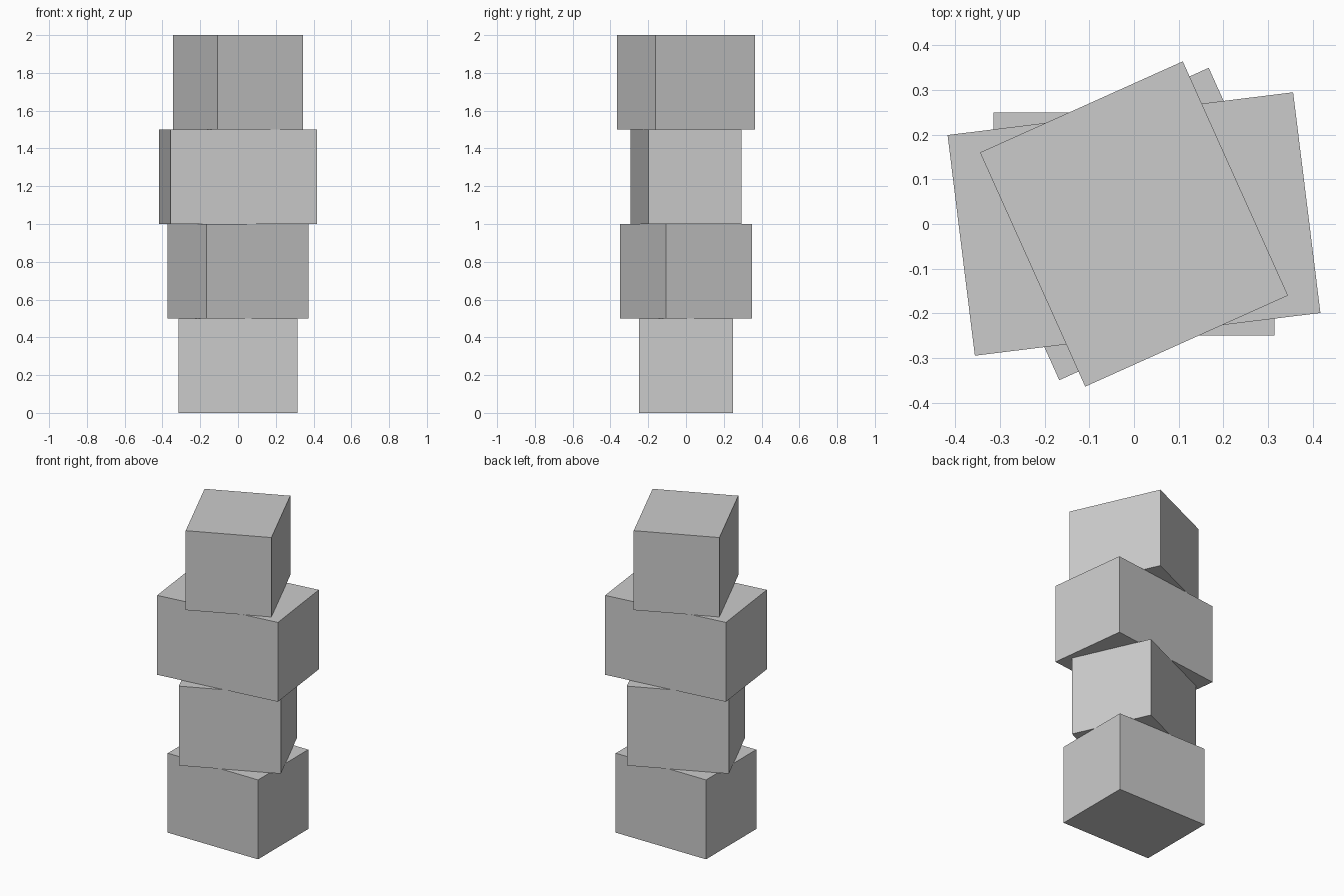
import bpy
from math import radians

if "Cube" in bpy.data.objects:
    bpy.data.objects.remove(bpy.data.objects["Cube"])

HEIGHT = 0.5

# name, width (x), depth (y), twist in degrees, from the bottom up
BOXES = [
    ("bottom_box", 0.629, 0.5, 0.0),
    ("lower_middle_box", 0.593, 0.5, 24.3),
    ("upper_middle_box", 0.78, 0.498, 7.05),
    ("top_box", 0.498, 0.575, 24.2),
]


def add_box(name, width, depth, twist, level):
    bpy.ops.mesh.primitive_cube_add(
        size=1,
        location=(0, 0, (level + 0.5) * HEIGHT),
        rotation=(0, 0, radians(twist)),
    )
    box = bpy.context.object
    box.name = name
    box.scale = (width, depth, HEIGHT)
    bpy.ops.object.transform_apply(location=False, rotation=False, scale=True)


# Stack of twisted boxes
for level, (name, width, depth, twist) in enumerate(BOXES):
    add_box(name, width, depth, twist, level)
